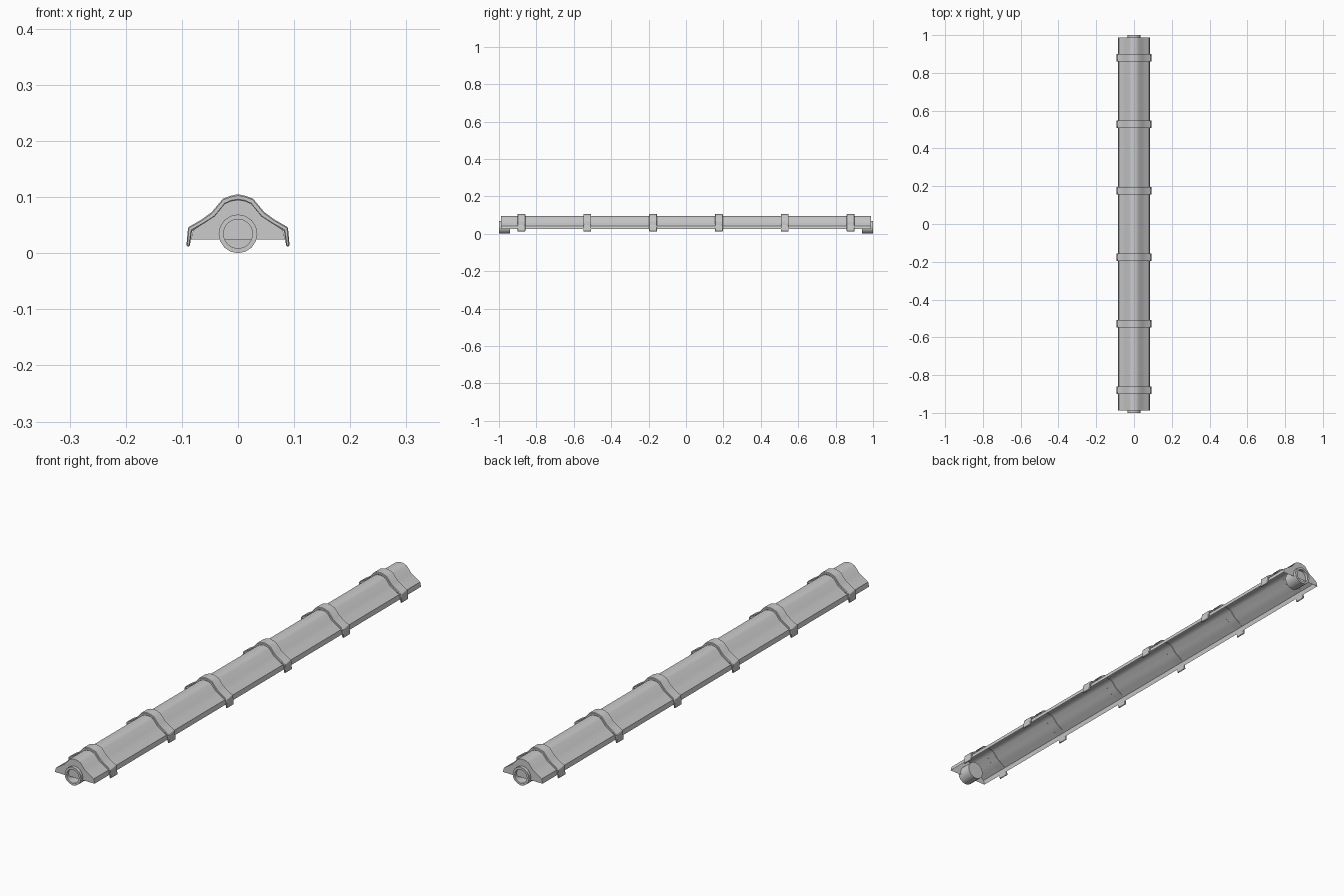
import bpy, bmesh, math

if "Cube" in bpy.data.objects:
    bpy.data.objects.remove(bpy.data.objects["Cube"])

BODY = [(0.084, 0.024), (0.080, 0.041), (0.062, 0.053), (0.042, 0.066),
        (0.024, 0.088), (0.013, 0.093), (0, 0.095)]
BAND_OUT = [(0.092, 0.012), (0.089, 0.046), (0.065, 0.060), (0.047, 0.073),
            (0.027, 0.097), (0.014, 0.102), (0, 0.105)]
BAND_IN = [(0.086, 0.012), (0.082, 0.040), (0.061, 0.052), (0.041, 0.065),
           (0.023, 0.087), (0.012, 0.092), (0, 0.094)]


def mirrored(half):
    """Complete a right-hand half profile across x = 0."""
    return half + [(-x, z) for x, z in reversed(half[:-1])]


def make(name, verts, faces, angle=35):
    mesh = bpy.data.meshes.new(name)
    mesh.from_pydata(verts, [], faces)
    bm = bmesh.new()
    bm.from_mesh(mesh)
    bmesh.ops.recalc_face_normals(bm, faces=bm.faces)
    bm.to_mesh(mesh)
    bm.free()
    obj = bpy.data.objects.new(name, mesh)
    bpy.context.collection.objects.link(obj)
    bpy.ops.object.select_all(action='DESELECT')
    bpy.context.view_layer.objects.active = obj
    obj.select_set(True)
    bpy.ops.object.shade_smooth_by_angle(angle=math.radians(angle))
    return obj


# Open-bottomed cover with closing plates at both ends
prof = mirrored(BODY)
n = len(prof)
verts = [(x, y, z) for y in (-0.988, 0.988) for x, z in prof]
faces = [(i, i + 1, n + i + 1, n + i) for i in range(n - 1)]
faces += [tuple(range(n)), tuple(range(n, 2 * n))]
make("cover", verts, faces)

# Six clamping bands over the cover
outer, inner = mirrored(BAND_OUT), mirrored(BAND_IN)
for k in range(6):
    yc = -0.880 + 0.352 * k
    rows = [[(x, yc + d, z) for x, z in p]
            for p, d in ((outer, -0.021), (outer, 0.021), (inner, 0.021), (inner, -0.021))]
    verts = sum(rows, [])
    faces = []
    for r in range(4):
        a, b = r * n, ((r + 1) % 4) * n
        faces += [(a + i, a + i + 1, b + i + 1, b + i) for i in range(n - 1)]
    faces += [(0, n, 2 * n, 3 * n), tuple(r * n + n - 1 for r in range(4))]
    band = make(f"band_{k + 1}", verts, faces)
    bevel = band.modifiers.new("soft_edges", 'BEVEL')
    bevel.width = 0.002
    bevel.segments = 1
    bevel.limit_method = 'ANGLE'
    bevel.angle_limit = math.radians(50)

# Pipe socket at each end: hollow ring closed by a disc at its inner end
SIDES = 16
for name, s in (("front_socket", -1), ("back_socket", 1)):
    loops = [(0.026, 0.945), (0.026, 1.0), (0.0345, 1.0), (0.0345, 0.94), (0.026, 0.94)]
    verts = [(r * math.cos(2 * math.pi * i / SIDES), s * y,
              0.0345 + r * math.sin(2 * math.pi * i / SIDES))
             for r, y in loops for i in range(SIDES)]
    faces = []
    for l in range(len(loops) - 1):
        for i in range(SIDES):
            j = (i + 1) % SIDES
            faces.append((l * SIDES + i, l * SIDES + j, (l + 1) * SIDES + j, (l + 1) * SIDES + i))
    faces += [tuple(range(SIDES)), tuple(range(4 * SIDES, 5 * SIDES))]
    make(name, verts, faces)
